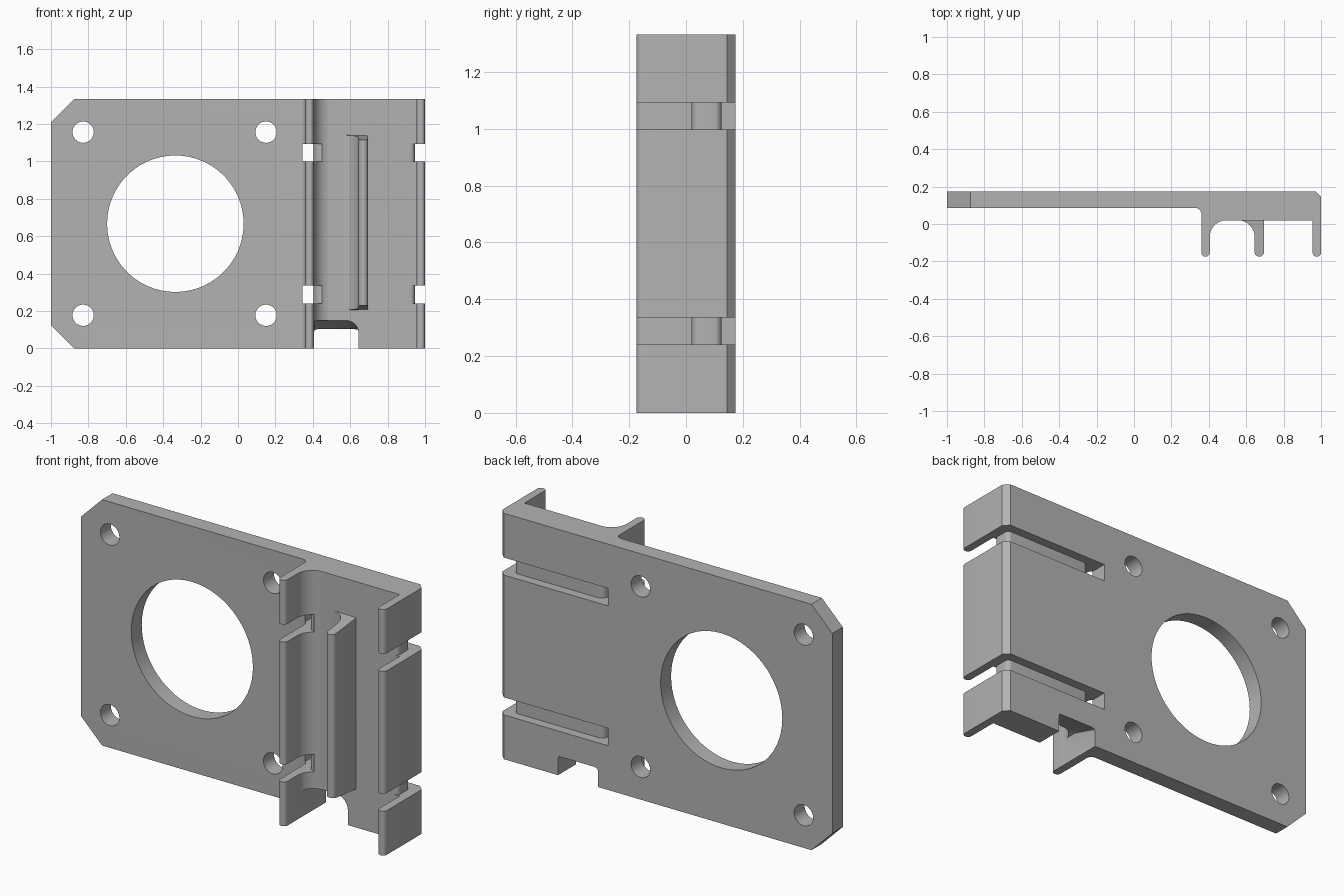
import bpy, bmesh
from math import sin, cos, radians, tau

if "Cube" in bpy.data.objects:
    bpy.data.objects.remove(bpy.data.objects["Cube"], do_unlink=True)

HEIGHT = 1.333
grey = bpy.data.materials.new("plain grey")
grey.use_nodes = True
grey.diffuse_color = (0.45, 0.45, 0.45, 1)
grey.node_tree.nodes["Principled BSDF"].inputs["Base Color"].default_value = grey.diffuse_color


def arc(cx, cy, r, start, end, n=12):
    angles = [radians(start + (end - start) * i / n) for i in range(n + 1)]
    return [(cx + r * cos(a), cy + r * sin(a)) for a in angles]


def loft(name, sections):
    """Closed solid through matching rings of 3D points."""
    bm = bmesh.new()
    rings = [[bm.verts.new(p) for p in s] for s in sections]
    count = len(rings[0])
    for a, b in zip(rings, rings[1:]):
        for i in range(count):
            j = (i + 1) % count
            bm.faces.new((a[i], a[j], b[j], b[i]))
    bm.faces.new(rings[0][::-1])
    bm.faces.new(rings[-1])
    bmesh.ops.recalc_face_normals(bm, faces=bm.faces)
    mesh = bpy.data.meshes.new(name)
    bm.to_mesh(mesh)
    bm.free()
    mesh.materials.append(grey)
    obj = bpy.data.objects.new(name, mesh)
    bpy.context.collection.objects.link(obj)
    return obj


def upright(name, pts, lo, hi):
    return loft(name, [[(x, y, z) for x, y in pts] for z in (lo, hi)])


def through(name, pts, lo=-0.3, hi=0.3):
    return loft(name, [[(x, y, z) for x, z in pts] for y in (lo, hi)])


def activate(obj):
    bpy.ops.object.select_all(action="DESELECT")
    obj.select_set(True)
    bpy.context.view_layer.objects.active = obj


def cut(target, cutter):
    cutter.hide_render = True
    mod = target.modifiers.new("cut", "BOOLEAN")
    mod.operation, mod.solver, mod.object = "DIFFERENCE", "EXACT", cutter
    activate(target)
    bpy.ops.object.modifier_apply(modifier=mod.name)
    bpy.data.objects.remove(cutter, do_unlink=True)


# Plate with its thicker side and two full-height ribs
profile = [(-1, 0.085)]
profile += arc(0.33, 0.055, 0.03, 90, 0, 8)
profile += arc(0.3825, -0.1525, 0.0225, 180, 360)
profile += arc(0.495, -0.07, 0.09, 180, 90, 16)
profile += [(0.955, 0.02)]
profile += arc(0.9775, -0.1525, 0.0225, 180, 360)
profile += [(1, 0.145), (0.97, 0.175), (-1, 0.175)]
bracket = upright("mounting_bracket", profile, 0, HEIGHT)

# Chamfered outer corners
for z, s in ((0, 1), (HEIGHT, -1)):
    cut(bracket, through("corner_cutter",
        [(-1.1, z - s * 0.1), (-0.775, z - s * 0.1), (-1.1, z + s * 0.225)]))

# Large opening and four screw holes
cut(bracket, through("opening_cutter", arc(-0.335, HEIGHT / 2, 0.365, 0, 354, 59)))
for x in (-0.828, 0.15):
    for z in (0.177, HEIGHT - 0.177):
        cut(bracket, through("screw_cutter", arc(x, z, 0.057, 0, 348.75, 31)))

# Strap slots running round the thick side
slot = [(0.345, -0.3), (0.345, 0.3), (1.1, 0.3), (1.1, -0.3), (0.92, -0.3)]
slot += arc(0.92, 0.045, 0.025, -90, 0, 6)
slot += arc(0.92, 0.1, 0.025, 0, 90, 6)
slot += arc(0.44, 0.09, 0.035, 90, 180, 6)
slot += arc(0.45, 0.06, 0.045, 180, 270, 6)
slot += [(0.45, -0.3)]
for z in (0.24, HEIGHT - 0.335):
    cut(bracket, upright("slot_cutter", slot, z, z + 0.095))

# Sloping notch in the bottom edge
base = [(0.645, -0.1), (0.405, -0.1)]
front = base + [(0.405, 0.13), (0.41, 0.144), (0.425, 0.15)] + arc(0.575, 0.08, 0.07, 90, 0, 8)
back = base + [(0.405, 0.075), (0.41, 0.09), (0.425, 0.096)]
back += [(0.575 + 0.07 * min(1, i / 4), 0.096 - 0.004 * max(0, i - 4)) for i in range(9)]
cut(bracket, loft("notch_cutter", [[(x, y, z) for x, z in ring]
    for y, ring in ((-0.1, front), (0.02, front), (0.2, back))]))

# Short middle rib with tapered ends
rib = [(0.555, 0.05)] + arc(0.555, -0.07, 0.09, 90, 0, 16)
rib += arc(0.67, -0.15, 0.025, 180, 360) + [(0.695, 0.05)]
taper = lambda y: 0.205 + 0.13 * max(0, 0.02 - y)
middle = loft("middle_rib", [[(x, y, taper(y)) for x, y in rib],
                             [(x, y, HEIGHT + 0.012 - taper(y)) for x, y in rib]])

for part in (bracket, middle):
    activate(part)
    bpy.ops.object.shade_smooth_by_angle(angle=radians(30))
